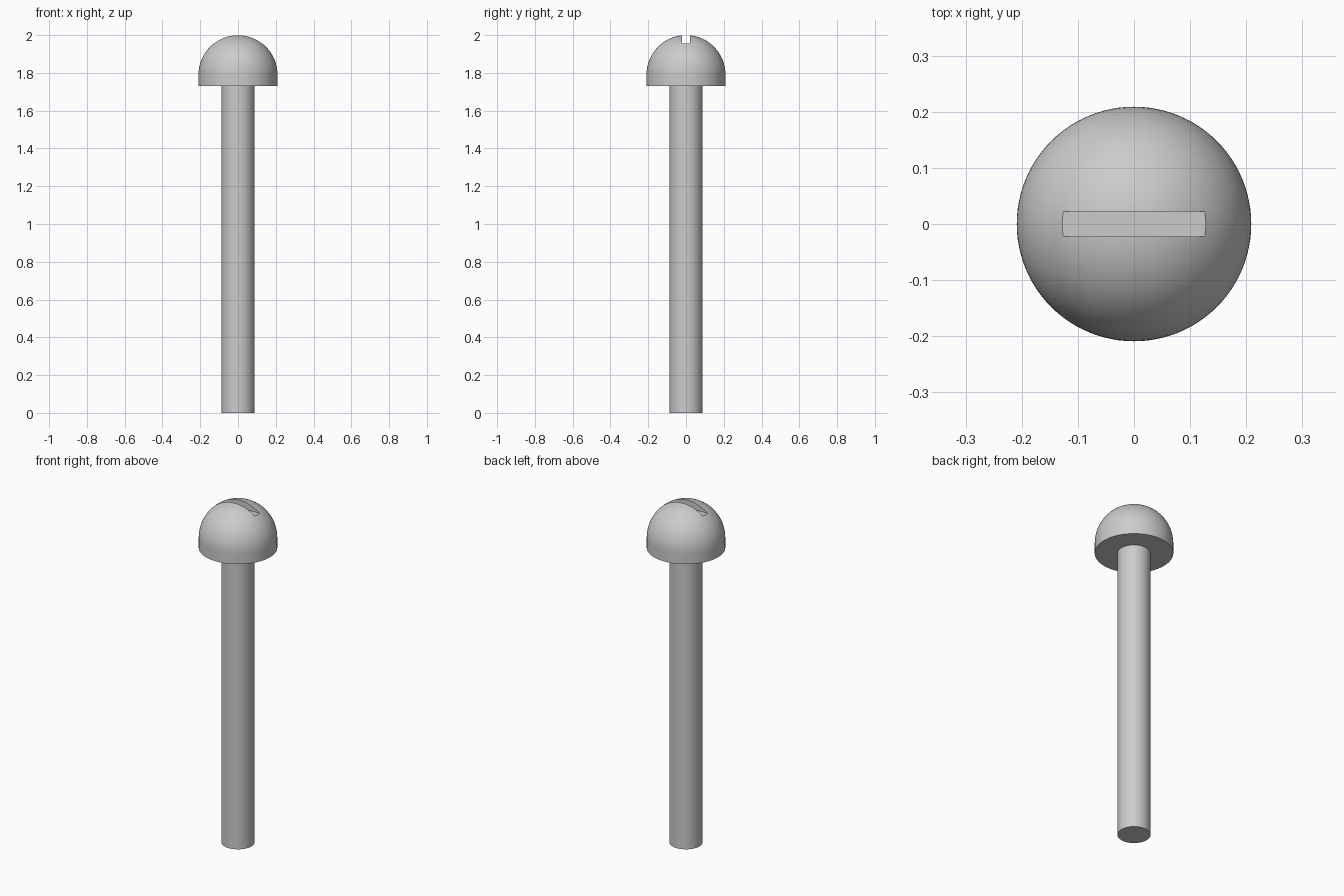
import bpy, bmesh, math
from mathutils import Matrix

default = bpy.data.objects.get("Cube")
if default:
    bpy.data.objects.remove(default, do_unlink=True)

SEGMENTS = 96
HEAD_R, SHANK_R = 0.209, 0.088
HEAD_BOTTOM, DOME_BASE = 1.73, 2 - HEAD_R
SLOT_HALF_LENGTH, SLOT_WIDTH = 0.128, 0.045

steel = bpy.data.materials.new("grey steel")
steel.use_nodes = True
GREY = (0.6, 0.6, 0.6, 1)
steel.diffuse_color = GREY
steel.node_tree.nodes["Principled BSDF"].inputs["Base Color"].default_value = GREY


def add_object(name, bm):
    bmesh.ops.recalc_face_normals(bm, faces=bm.faces)
    mesh = bpy.data.meshes.new(name)
    bm.to_mesh(mesh)
    bm.free()
    mesh.materials.append(steel)
    obj = bpy.data.objects.new(name, mesh)
    bpy.context.collection.objects.link(obj)
    return obj


def lathe(name, profile):
    """Revolve (radius, height) points around z; flat ends become single caps."""
    bm = bmesh.new()
    verts = [bm.verts.new((r, 0, z)) for r, z in profile]
    edges = [bm.edges.new(pair) for pair in zip(verts, verts[1:])]
    bmesh.ops.spin(bm, geom=verts + edges, cent=(0, 0, 0), axis=(0, 0, 1),
                   angle=math.tau, steps=SEGMENTS, use_merge=True)
    bmesh.ops.remove_doubles(bm, verts=bm.verts, dist=1e-5)
    bmesh.ops.holes_fill(bm, edges=[e for e in bm.edges if e.is_boundary], sides=0)
    return add_object(name, bm)


def activate(obj):
    bpy.ops.object.select_all(action='DESELECT')
    obj.select_set(True)
    bpy.context.view_layer.objects.active = obj


# Shank, set slightly into the head
shank = lathe("shank", [(SHANK_R, 0), (SHANK_R, HEAD_BOTTOM + 0.02)])

# Head: short straight rim under a hemisphere
RINGS = 24
dome = [(HEAD_R * math.cos(a), DOME_BASE + HEAD_R * math.sin(a))
        for a in (i * math.pi / 2 / RINGS for i in range(RINGS + 1))]
head = lathe("domed_head", [(HEAD_R, HEAD_BOTTOM)] + dome)

# Driver slot cut straight across the crown
slot_floor = DOME_BASE + math.sqrt(HEAD_R ** 2 - SLOT_HALF_LENGTH ** 2)
bm = bmesh.new()
bmesh.ops.create_cube(bm, size=1, matrix=Matrix.Translation((0, 0, slot_floor + 0.1))
                      @ Matrix.Diagonal((0.6, SLOT_WIDTH, 0.2, 1)))
cutter = add_object("slot_cutter", bm)
cutter.hide_render = True

cut = head.modifiers.new("slot", 'BOOLEAN')
cut.operation, cut.solver, cut.object = 'DIFFERENCE', 'EXACT', cutter
activate(head)
bpy.ops.object.modifier_apply(modifier=cut.name)
bpy.data.objects.remove(cutter, do_unlink=True)

# Smooth round surfaces with crisp rims and slot edges
for part in (shank, head):
    activate(part)
    bpy.ops.object.shade_smooth_by_angle(angle=math.radians(30))
